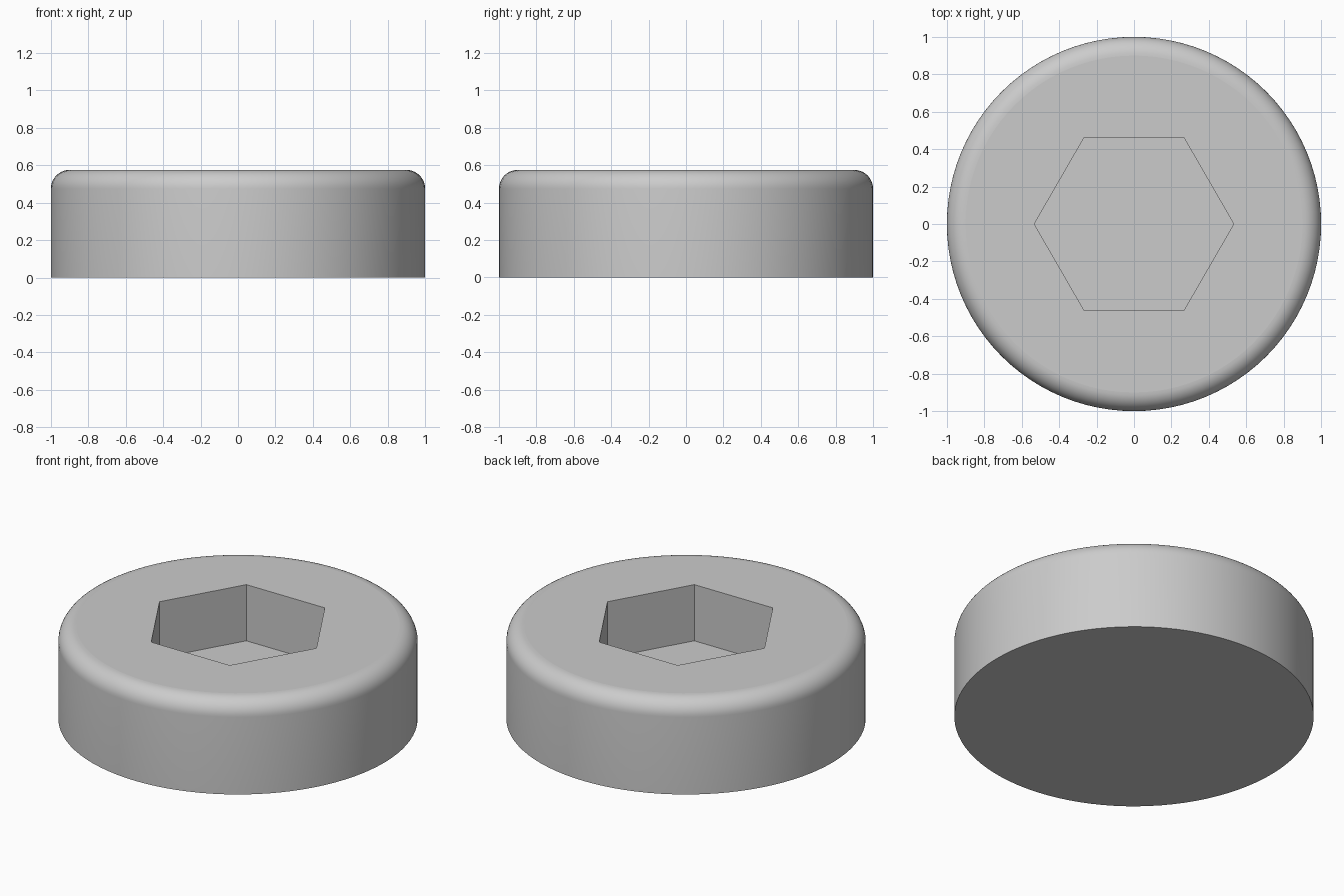
import bpy
import bmesh
import math

default = bpy.data.objects.get("Cube")
if default:
    bpy.data.objects.remove(default, do_unlink=True)

HEIGHT, RADIUS, FILLET = 0.575, 1.0, 0.1
SOCKET_RADIUS, SOCKET_FLOOR = 0.533, 0.23
SEGMENTS, FILLET_STEPS = 96, 10   # segments divisible by six for clean hex corners


def circle(radius):
    return lambda angle: radius


def hexagon(radius):
    """Distance to a hexagon outline with a corner on the x axis."""
    sector = math.pi / 3
    return lambda a: radius * math.cos(sector / 2) / math.cos(a % sector - sector / 2)


def add_ring(bm, outline, z):
    ring = []
    for i in range(SEGMENTS):
        a = math.tau * i / SEGMENTS
        r = outline(a)
        ring.append(bm.verts.new((r * math.cos(a), r * math.sin(a), z)))
    return ring


def loft(bm, lower, upper, smooth):
    for i in range(SEGMENTS):
        j = (i + 1) % SEGMENTS
        face = bm.faces.new((lower[i], lower[j], upper[j], upper[i]))
        face.smooth = smooth


# Plain grey metal
grey = bpy.data.materials.new("grey metal")
grey.use_nodes = True
colour = (0.6, 0.6, 0.6, 1.0)
grey.diffuse_color = colour
grey.node_tree.nodes["Principled BSDF"].inputs["Base Color"].default_value = colour

bm = bmesh.new()

# Underside and round wall with a filleted upper rim
rings = [add_ring(bm, circle(RADIUS), 0)]
for k in range(FILLET_STEPS + 1):
    t = math.pi / 2 * k / FILLET_STEPS
    rings.append(add_ring(bm, circle(RADIUS - FILLET + FILLET * math.cos(t)),
                          HEIGHT - FILLET + FILLET * math.sin(t)))
bm.faces.new(reversed(rings[0]))
for lower, upper in zip(rings, rings[1:]):
    loft(bm, lower, upper, True)

# Flat top running in to the hexagonal socket, its walls and floor
socket_rim = add_ring(bm, hexagon(SOCKET_RADIUS), HEIGHT)
socket_base = add_ring(bm, hexagon(SOCKET_RADIUS), SOCKET_FLOOR)
loft(bm, rings[-1], socket_rim, False)
loft(bm, socket_rim, socket_base, False)
bm.faces.new(socket_base)

mesh = bpy.data.meshes.new("socket_head")
bm.to_mesh(mesh)
bm.free()
mesh.materials.append(grey)
head = bpy.data.objects.new("socket_head", mesh)
bpy.context.collection.objects.link(head)
